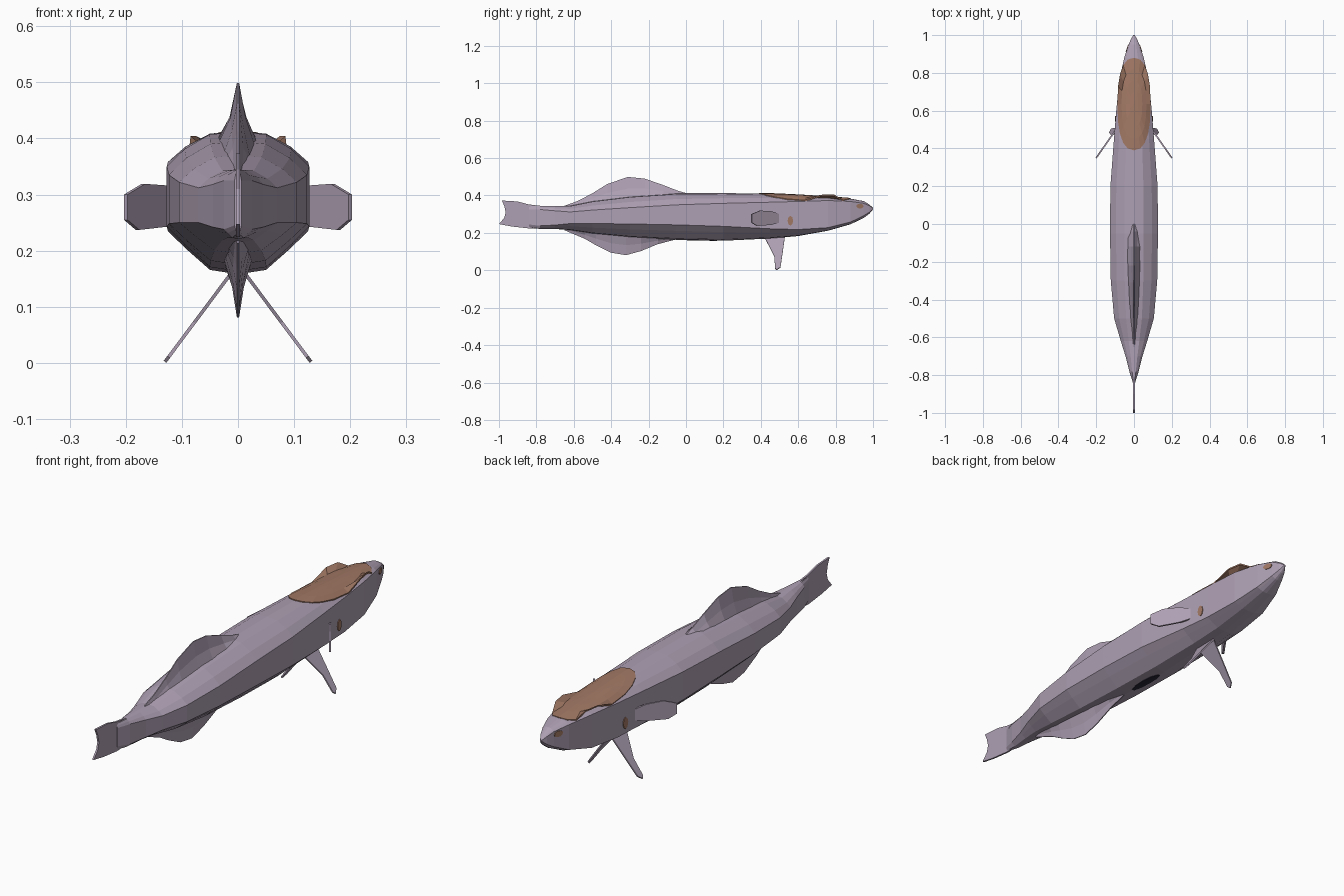
import bpy, bmesh, math
from mathutils import Vector
from mathutils.bvhtree import BVHTree

if "Cube" in bpy.data.objects:
    bpy.data.objects.remove(bpy.data.objects["Cube"])


def material(name, rgb):
    m = bpy.data.materials.new(name)
    m.diffuse_color = (*rgb, 1)
    m.use_nodes = True
    m.node_tree.nodes["Principled BSDF"].inputs["Base Color"].default_value = m.diffuse_color
    return m


SKIN = material("lavender grey skin", (0.42, 0.35, 0.45))
BROWN = material("brown", (0.36, 0.19, 0.13))
DARK = material("dark navy", (0.02, 0.02, 0.04))


def build(name, verts, faces, mat, fix=True):
    bm = bmesh.new()
    vs = [bm.verts.new(v) for v in verts]
    for f in faces:
        bm.faces.new([vs[i] for i in f])
    if fix:
        bmesh.ops.recalc_face_normals(bm, faces=bm.faces)
    me = bpy.data.meshes.new(name)
    bm.to_mesh(me)
    bm.free()
    me.materials.append(mat)
    ob = bpy.data.objects.new(name, me)
    bpy.context.collection.objects.link(ob)
    return ob


def loft(name, rings, mat):
    """Skin closed rings of equal length and cap both ends."""
    n = len(rings[0])
    verts = [p for r in rings for p in r]
    faces = [(k * n + i, k * n + (i + 1) % n, (k + 1) * n + (i + 1) % n, (k + 1) * n + i)
             for k in range(len(rings) - 1) for i in range(n)]
    faces += [tuple(range(n)), tuple(range(len(verts) - n, len(verts)))]
    return build(name, verts, faces, mat)


def plate(name, pts, mat, normal, thick):
    """Thin slab from a flat outline."""
    off = Vector(normal).normalized() * thick / 2
    return loft(name, [[Vector(p) + off for p in pts], [Vector(p) - off for p in pts]], mat)


# Body: y, half width, top, upper edge, lower edge, bottom
stations = [
    (1.0, .004, .334, .332, .328, .326), (.98, .016, .352, .345, .310, .302),
    (.95, .028, .370, .358, .292, .280), (.88, .052, .383, .368, .258, .246),
    (.76, .078, .392, .373, .228, .212), (.60, .094, .402, .368, .218, .183),
    (.45, .106, .409, .364, .222, .170), (.20, .125, .413, .358, .235, .158),
    (-.05, .127, .412, .350, .243, .163), (-.30, .123, .395, .335, .248, .175),
    (-.50, .105, .370, .322, .250, .195), (-.62, .070, .345, .312, .250, .215),
    (-.70, .045, .345, .318, .242, .221), (-.78, .025, .345, .325, .238, .221),
    (-.84, .006, .345, .325, .245, .228),
]


def section(y, w, t, u, l, b):
    half = [(0, t), (.4 * w, t - .08 * (t - u)), (.75 * w, (t + u) / 2), (w, u),
            (w, l), (.75 * w, l + .4 * (b - l)), (.4 * w, b + .1 * (l - b)), (0, b)]
    loop = half + [(-x, z) for x, z in half[-2:0:-1]]
    return [(x, y, z) for x, z in loop]


body = loft("body", [section(*s) for s in stations], SKIN)
tree = BVHTree.FromPolygons([v.co for v in body.data.vertices],
                            [p.vertices for p in body.data.polygons])


# Fins on the midline: y, base z, edge z, base half width
def median_fin(name, rows):
    rings = []
    for y, zb, ze, w in rows:
        zm = zb + .5 * (ze - zb)
        rings.append([(-w, y, zb), (-w * .4, y, zm), (-.002, y, ze),
                      (.002, y, ze), (w * .4, y, zm), (w, y, zb)])
    loft(name, rings, SKIN)


median_fin("dorsal_fin", [
    (.0, .400, .413, .030), (-.04, .395, .424, .045), (-.12, .39, .455, .042),
    (-.22, .385, .490, .038), (-.31, .375, .499, .034), (-.42, .365, .462, .028),
    (-.50, .355, .412, .024), (-.58, .335, .370, .020), (-.65, .325, .345, .015)])
median_fin("anal_fin", [
    (-.06, .175, .163, .015), (-.15, .178, .140, .024), (-.24, .182, .103, .026),
    (-.32, .188, .081, .026), (-.40, .195, .094, .024), (-.48, .205, .133, .022),
    (-.54, .21, .168, .020), (-.65, .23, .214, .012)])

# Tail fin
tail = [(-.70, .335), (-.78, .345), (-.84, .352), (-.90, .368), (-.985, .373), (-.972, .345),
        (-.964, .31), (-.972, .28), (-1.0, .247), (-.93, .234), (-.84, .224), (-.70, .228)]
plate("tail_fin", [(0, y, z) for y, z in tail], SKIN, (1, 0, 0), .008)

# Paired fins: outlines along a slanting line
pectoral = [(0, .255), (0, .300), (.3, .316), (.7, .319), (1, .300),
            (1, .255), (.8, .237), (.3, .243)]
pelvic = [(0, .42), (.35, .452), (.6, .474), (.95, .475), (1, .485),
          (.92, .505), (.5, .516), (0, .528)]
for side, s in (("right", 1), ("left", -1)):
    plate(side + "_pectoral_fin",
          [(s * (.095 + .105 * f), .50 - .15 * f, z) for f, z in pectoral],
          SKIN, (s * .15, .105, 0), .008)
    plate(side + "_pelvic_fin",
          [(s * .13 * f, y, .174 * (1 - f) + .002) for f, y in pelvic],
          SKIN, (s * .172, 0, .13), .006)


# Thin patches draped on the body
def drape(name, centre, ru, rv, u, v, ray, mat, n=20, rings=4, lift=.004, power=1.0):
    c, u, v, ray = map(Vector, (centre, u, v, ray))

    def hit(p, h):
        loc = tree.ray_cast(p - ray, ray)[0]
        return (loc if loc else p) - ray * h

    verts, faces = [hit(c, lift)], []
    for k in range(1, rings + 2):
        r = min(k / rings, 1)
        for i in range(n):
            a = 2 * math.pi * i / n
            cu, sv = math.cos(a), math.sin(a)
            p = c + u * (ru * r * math.copysign(abs(cu) ** power, cu)) \
                  + v * (rv * r * math.copysign(abs(sv) ** power, sv))
            verts.append(hit(p, lift if k <= rings else -.003))
    for i in range(n):
        j = (i + 1) % n
        faces.append((0, 1 + i, 1 + j))
        for k in range(rings):
            a, b = 1 + k * n, 1 + (k + 1) * n
            faces.append((a + i, b + i, b + j, a + j))
    ob = build(name, verts, faces, mat)
    if ob.data.polygons[0].normal.dot(ray) > 0:
        ob.data.flip_normals()


X, Y, Z = (1, 0, 0), (0, 1, 0), (0, 0, 1)
drape("sucker_disc", (0, .635, .4), .088, .245, X, Y, (0, 0, -1), BROWN, power=.82)
drape("belly_mark", (0, .08, .16), .018, .09, X, Y, Z, DARK, n=10, rings=2, lift=.002)
for side, s in (("right", 1), ("left", -1)):
    drape(side + "_eye", (0, .93, .343), .02, .013, Y, Z, (-s, 0, 0), BROWN, n=10, rings=2, lift=.003)
    drape(side + "_gill_spot", (0, .558, .265), .015, .026, Y, Z, (-s, 0, 0), BROWN,
          n=8, rings=2, lift=.003)
